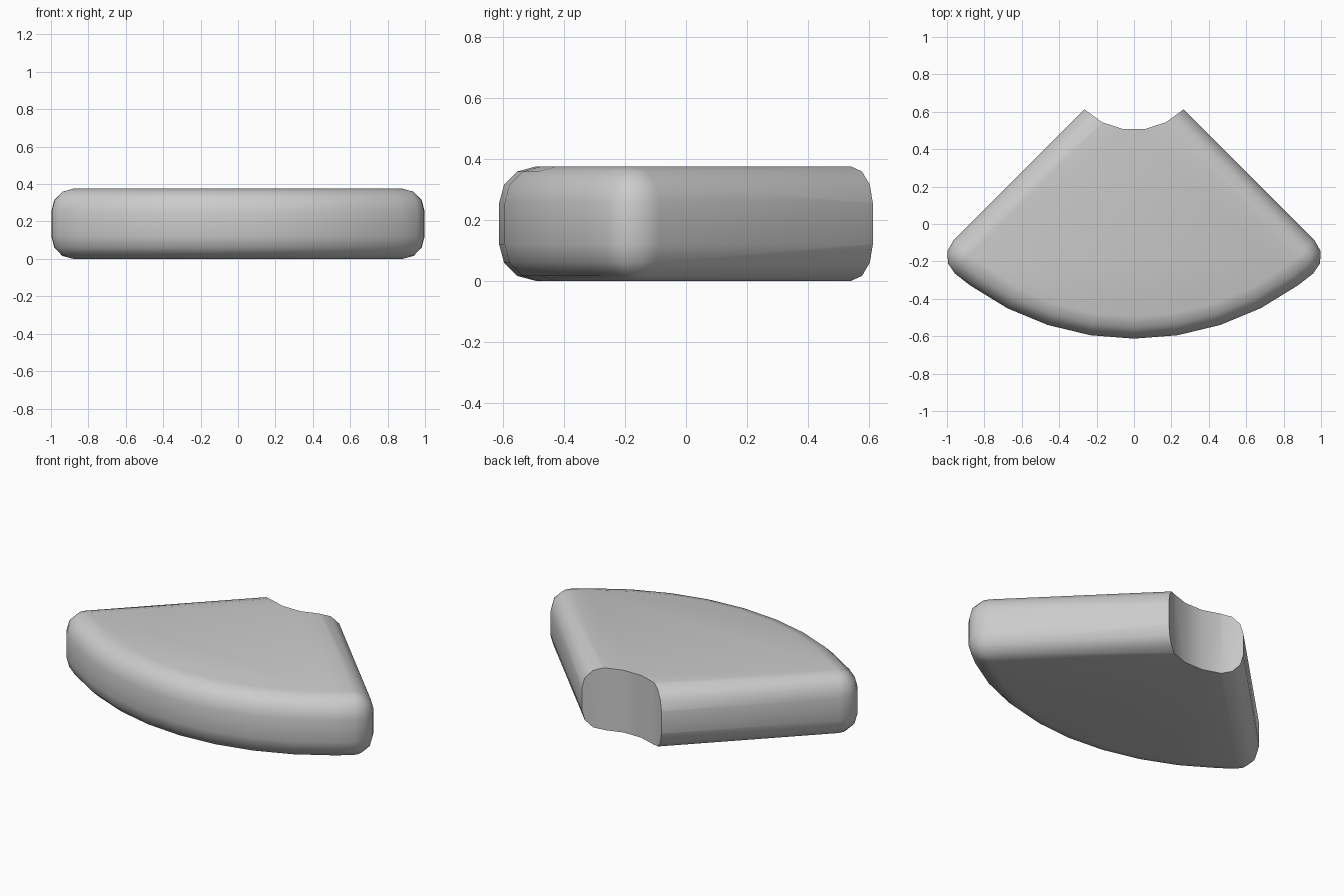
import bpy, bmesh
from math import sin, cos, radians, degrees, asin, sqrt, pi

if "Cube" in bpy.data.objects:
    bpy.data.objects.remove(bpy.data.objects["Cube"])

APEX, R, H, B, SEG = 0.878, 1.491, 0.375, 0.12, 3
INNER = 0.375


# Plan outline of the wedge, inset by d (corners shrink with the inset)
def outline(d):
    a = radians(45) - asin(B / (R - B))
    qx, qy = (R - B) * sin(a), APEX - (R - B) * cos(a)
    start, end = radians(45), a - pi / 2
    half = []
    for i in range(SEG + 1):
        t = start + (end - start) * i / SEG
        half.append((qx + (B - d) * cos(t), qy + (B - d) * sin(t)))
    for deg in (36, 27, 18, 9):
        t = radians(deg)
        half.append(((R - d) * sin(t), APEX - (R - d) * cos(t)))
    mirrored = [(-x, y) for x, y in reversed(half)]
    return [(0, APEX - d * sqrt(2))] + half + [(0, APEX - R + d)] + mirrored


# Rounded wedge: stacked outlines following a quarter-round edge
levels = []
for i in range(SEG + 1):
    t = (pi / 2) * i / SEG
    levels.append((B * (1 - sin(t)), B * (1 - cos(t))))
levels += [(d, H - z) for d, z in reversed(levels)]

bm = bmesh.new()
rings = [[bm.verts.new((x, y, z)) for x, y in outline(d)] for d, z in levels]
n = len(rings[0])
for lo, hi in zip(rings, rings[1:]):
    for i in range(n):
        j = (i + 1) % n
        bm.faces.new((lo[i], lo[j], hi[j], hi[i]))
bm.faces.new(rings[0])
bm.faces.new(rings[-1])
bmesh.ops.remove_doubles(bm, verts=bm.verts, dist=1e-4)
bmesh.ops.recalc_face_normals(bm, faces=bm.faces)
mesh = bpy.data.meshes.new("wedge_slab")
bm.to_mesh(mesh)
bm.free()
wedge = bpy.data.objects.new("wedge_slab", mesh)
bpy.context.collection.objects.link(wedge)

# Concave inner end: 20-sided cylinder cut with a corner on each side face
bm = bmesh.new()
low = [bm.verts.new((INNER * cos(radians(45 + 18 * k)),
                     APEX + INNER * sin(radians(45 + 18 * k)), -0.3)) for k in range(20)]
face = bm.faces.new(low)
top = bmesh.ops.extrude_face_region(bm, geom=[face])["geom"]
bmesh.ops.translate(bm, verts=[v for v in top if isinstance(v, bmesh.types.BMVert)],
                    vec=(0, 0, 1))
bmesh.ops.recalc_face_normals(bm, faces=bm.faces)
cmesh = bpy.data.meshes.new("inner_cutter")
bm.to_mesh(cmesh)
bm.free()
cutter = bpy.data.objects.new("inner_cutter", cmesh)
bpy.context.collection.objects.link(cutter)
cutter.hide_render = True

mod = wedge.modifiers.new("inner_cut", 'BOOLEAN')
mod.operation, mod.solver, mod.object = 'DIFFERENCE', 'EXACT', cutter
bpy.context.view_layer.objects.active = wedge
wedge.select_set(True)
bpy.ops.object.modifier_apply(modifier=mod.name)
bpy.data.objects.remove(cutter)
bpy.ops.object.shade_smooth_by_angle(angle=radians(45))
